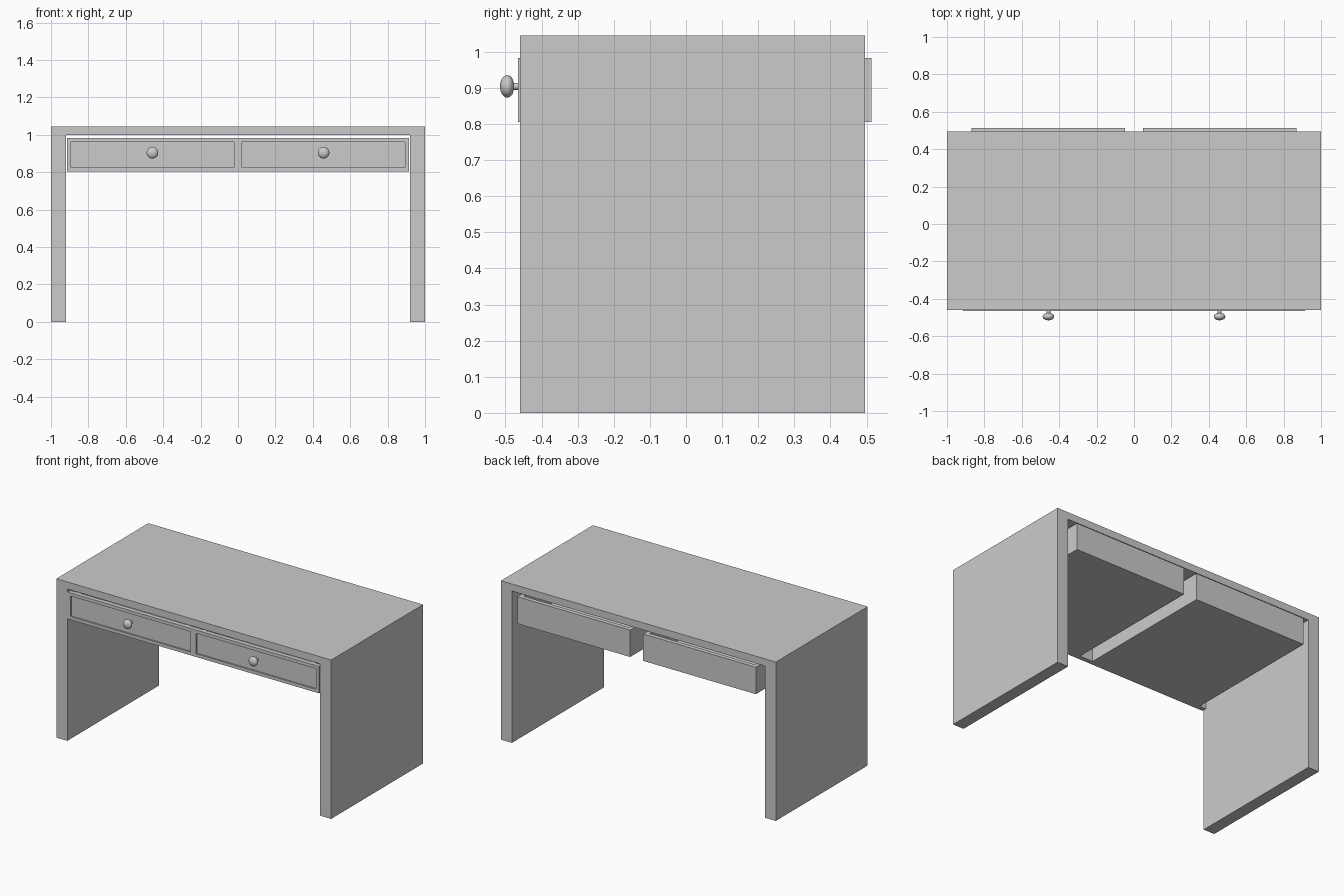
import bpy, bmesh, math

if "Cube" in bpy.data.objects:
    bpy.data.objects.remove(bpy.data.objects["Cube"])

Y0, Y1 = -0.46, 0.495          # desk front and back
Z0, Z1 = 0.805, 0.982          # drawer bottom and top


def finish(bm, name):
    bmesh.ops.recalc_face_normals(bm, faces=bm.faces)
    mesh = bpy.data.meshes.new(name)
    bm.to_mesh(mesh)
    bm.free()
    obj = bpy.data.objects.new(name, mesh)
    bpy.context.collection.objects.link(obj)
    return obj


def extrude_profile(name, pts, a, b):
    """Extrude an x-z outline from y=a to y=b."""
    bm = bmesh.new()
    face = bm.faces.new([bm.verts.new((x, a, z)) for x, z in pts])
    res = bmesh.ops.extrude_face_region(bm, geom=[face])
    verts = [v for v in res["geom"] if isinstance(v, bmesh.types.BMVert)]
    bmesh.ops.translate(bm, verts=verts, vec=(0, b - a, 0))
    return finish(bm, name)


def box(name, x0, x1, y0, y1, z0, z1):
    return extrude_profile(name, [(x0, z0), (x1, z0), (x1, z1), (x0, z1)], y0, y1)


def drawer_front(name, x0, x1):
    """Front board with a shallow recessed panel."""
    obj = box(name, x0, x1, -0.465, -0.435, Z0, Z1)
    bm = bmesh.new()
    bm.from_mesh(obj.data)
    face = min(bm.faces, key=lambda f: f.calc_center_median().y)
    bmesh.ops.inset_region(bm, faces=[face], thickness=0.03)
    res = bmesh.ops.extrude_discrete_faces(bm, faces=[face])
    inner = res["faces"][0]
    bmesh.ops.translate(bm, verts=list(inner.verts), vec=(0, 0.01, 0))
    bm.to_mesh(obj.data)
    bm.free()


def knob(name, x, z):
    """Lathed stem and flattened ball, as (distance along y, radius)."""
    prof = [(-0.45, 0.0), (-0.45, 0.01), (-0.477, 0.01)]
    for i in range(1, 13):
        t = math.radians(28 + 152 * i / 12)
        prof.append((-0.495 + 0.02 * math.cos(t), 0.031 * math.sin(t)))
    prof[-1] = (-0.515, 0.0)
    bm = bmesh.new()
    vs = [bm.verts.new((x + r, y, z)) for y, r in prof]
    es = [bm.edges.new(p) for p in zip(vs, vs[1:])]
    bmesh.ops.spin(bm, geom=vs + es, cent=(x, 0, z), axis=(0, 1, 0),
                   angle=2 * math.pi, steps=32, use_duplicate=False)
    bmesh.ops.remove_doubles(bm, verts=bm.verts, dist=1e-5)
    obj = finish(bm, name)
    bpy.ops.object.select_all(action='DESELECT')
    obj.select_set(True)
    bpy.context.view_layer.objects.active = obj
    bpy.ops.object.shade_smooth_by_angle(angle=math.radians(35))


# Desk body: top and two side panels as one arch
extrude_profile("desk_body", [(-1, 0), (-0.92, 0), (-0.92, 0.998), (0.92, 0.998),
                              (0.92, 0), (1, 0), (1, 1.045), (-1, 1.045)], Y0, Y1)

# Two open-topped drawers, reaching past the back of the desk
for side, cx in (("left", -0.4575), ("right", 0.4575)):
    a, b = cx - 0.41, cx + 0.41
    w = 0.028
    drawer_front(f"{side}_drawer_front", cx - 0.4575, cx + 0.4575)
    box(f"{side}_drawer_outer_side", a, a + w, -0.435, 0.513, Z0, Z1)
    box(f"{side}_drawer_inner_side", b - w, b, -0.435, 0.513, Z0, Z1)
    box(f"{side}_drawer_back", a + w, b - w, 0.485, 0.513, Z0, Z1)
    box(f"{side}_drawer_bottom", a + w, b - w, -0.435, 0.485, Z0, Z0 + 0.02)
    knob(f"{side}_drawer_knob", cx, 0.904)
